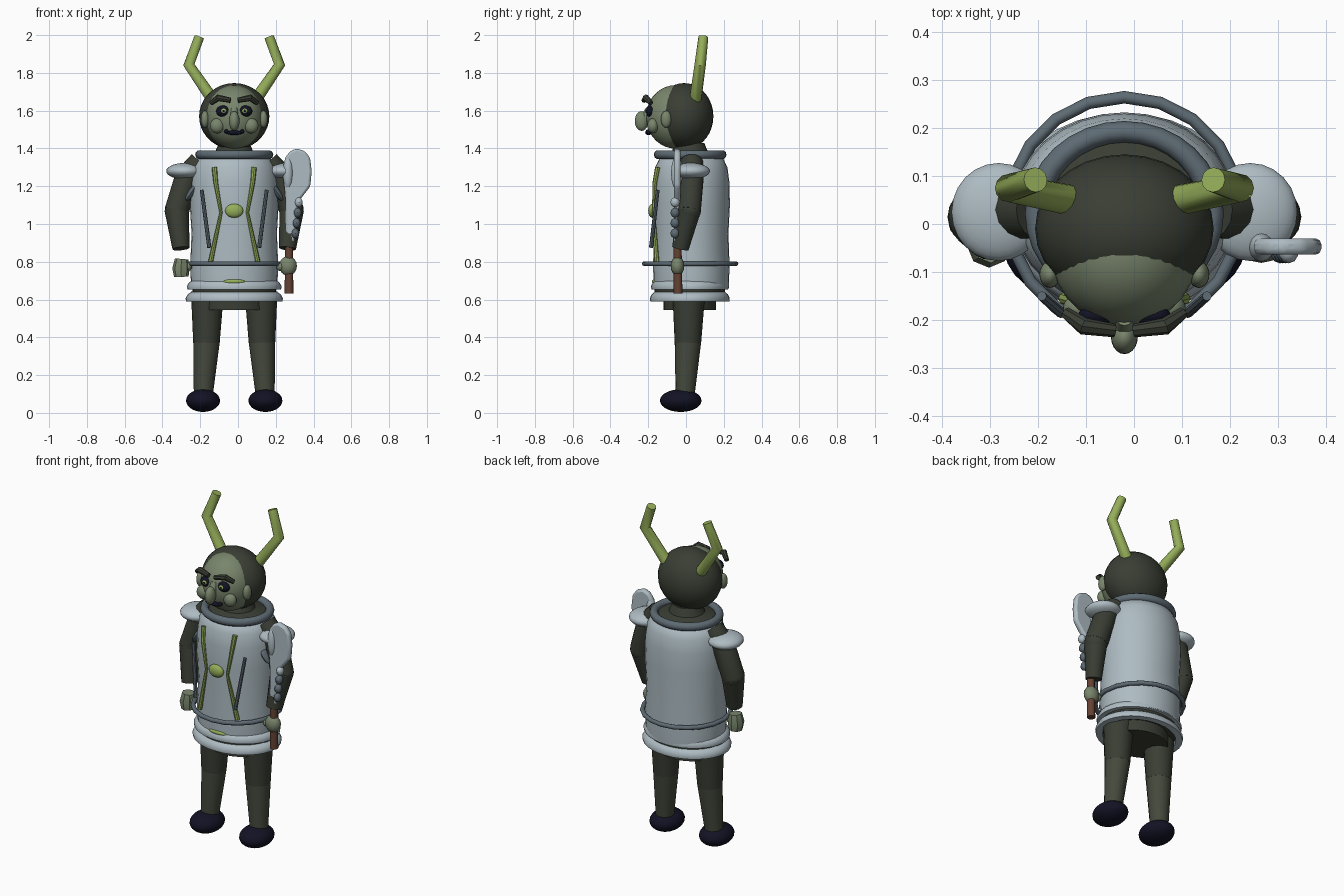
import bpy, bmesh, math
from mathutils import Vector, Matrix

if "Cube" in bpy.data.objects:
    bpy.data.objects.remove(bpy.data.objects["Cube"])

CX = -0.02  # the body's middle line


def mat(name, r, g, b):
    m = bpy.data.materials.new(name)
    m.diffuse_color = (r, g, b, 1)
    m.use_nodes = True
    m.node_tree.nodes["Principled BSDF"].inputs["Base Color"].default_value = m.diffuse_color
    return m


PALE = mat("pale steel", .42, .50, .54)
STEEL = mat("dark steel", .11, .145, .17)
DARK = mat("dark cloth", .042, .048, .034)
CLOTH = mat("grey green cloth", .058, .066, .045)
SKIN = mat("green skin", .19, .235, .15)
LIME = mat("lime", .30, .42, .10)
NAVY = mat("navy", .006, .006, .018)
BROWN = mat("brown wood", .13, .055, .033)


def finish(name, bm, m):
    bmesh.ops.recalc_face_normals(bm, faces=bm.faces)
    me = bpy.data.meshes.new(name)
    bm.to_mesh(me)
    bm.free()
    ob = bpy.data.objects.new(name, me)
    bpy.context.collection.objects.link(ob)
    me.materials.append(m)
    bpy.ops.object.select_all(action='DESELECT')
    ob.select_set(True)
    bpy.context.view_layer.objects.active = ob
    bpy.ops.object.shade_smooth_by_angle(angle=math.radians(40))
    return ob


def ball(name, c, r, m, u=20, v=12, tilt=0):
    bm = bmesh.new()
    bmesh.ops.create_uvsphere(bm, u_segments=u, v_segments=v, radius=1)
    bm.transform(Matrix.Translation(c) @ Matrix.Rotation(tilt, 4, 'Y')
                 @ Matrix.Diagonal((*r, 1)))
    return finish(name, bm, m)


def tube(name, pts, radii, m, n=12):
    """Round tube through points, mitred at the bends, with flat ends."""
    bm = bmesh.new()
    pts = [Vector(p) for p in pts]
    rings = []
    for i, (p, r) in enumerate(zip(pts, radii)):
        a = (p - pts[i - 1]).normalized() if i else Vector()
        b = (pts[i + 1] - p).normalized() if i < len(pts) - 1 else Vector()
        t = (a + b).normalized()
        side = t.cross(Vector((0, 1, 0))).normalized()
        up = side.cross(t)
        rings.append([bm.verts.new(p + r * (side * math.cos(k * math.tau / n)
                      + up * math.sin(k * math.tau / n))) for k in range(n)])
    for lo, hi in zip(rings, rings[1:]):
        for k in range(n):
            bm.faces.new((lo[k], lo[(k + 1) % n], hi[(k + 1) % n], hi[k]))
    bm.faces.new(rings[0])
    bm.faces.new(rings[-1])
    return finish(name, bm, m)


def lathe(name, profile, cy, sy, m, n=32, closed=False):
    """Spin (radius, z) points about the body axis, squashed in y by sy."""
    bm = bmesh.new()
    rings = [[bm.verts.new((CX + r * math.cos(k * math.tau / n),
                            cy + sy * r * math.sin(k * math.tau / n), z))
              for k in range(n)] for r, z in profile]
    pairs = list(zip(rings, rings[1:]))
    if closed:
        pairs.append((rings[-1], rings[0]))
    for lo, hi in pairs:
        for k in range(n):
            bm.faces.new((lo[k], lo[(k + 1) % n], hi[(k + 1) % n], hi[k]))
    if not closed:
        bm.faces.new(rings[0])
        bm.faces.new(rings[-1])
    return finish(name, bm, m)


def hoop(name, z, rad, minor, cy, sy, m, n=32):
    prof = [(rad + minor * math.cos(a * math.tau / 10),
             z + minor * math.sin(a * math.tau / 10)) for a in range(10)]
    return lathe(name, prof, cy, sy, m, n, closed=True)


# Torso armour, dark undershirt, hips
lathe("torso_armour", [(.228, .66), (.233, .78), (.226, .95), (.235, 1.1),
      (.232, 1.22), (.22, 1.30), (.195, 1.345), (.175, 1.355)], .028, .87, PALE)
lathe("undershirt", [(.18, 1.3), (.165, 1.365), (.10, 1.385), (.08, 1.43)],
      .02, .95, DARK)
lathe("hips", [(.17, .545), (.17, .66)], .02, .82, DARK)
lathe("skirt_lining", [(.222, .61), (.222, .655)], .02, .84, DARK)
hoop("collar", 1.367, .183, .024, .022, .93, STEEL)
hoop("belt", .79, .242, .013, .022, 1.0, STEEL, 20)
# Flared skirt bands
for i, (z, r) in enumerate(((.678, .228), (.615, .235))):
    lathe("skirt_band_%d" % i, [(r - .02, z - .026), (r + .02, z - .024),
          (r + .023, z - .008), (r + .012, z + .012), (r - .006, z + .024),
          (r - .02, z + .024)], .02, .82, PALE, closed=True)
ball("belly_patch", (CX, -.16, .695), (.06, .02, .015), LIME)

# Head, hair and neck
ball("hair", (CX, -.01, 1.57), (.186, .155, .176), DARK, 28, 18)
ball("face", (CX, -.055, 1.567), (.155, .157, .168), SKIN, 28, 18)
tube("nose_bridge", [(CX, -.195, 1.61), (CX, -.225, 1.545)], (.018, .024), SKIN)
ball("nose", (CX, -.235, 1.545), (.028, .036, .052), SKIN)
ball("mouth", (CX, -.198, 1.483), (.045, .018, .012), NAVY)

for s, side in ((-1, "left"), (1, "right")):
    def P(x, y, z):
        return (CX + s * x, y, z)
    # Face features
    ball(side + "_eye", P(.058, -.19, 1.597), (.038, .022, .03), NAVY)
    ball(side + "_iris", P(.056, -.209, 1.599), (.015, .007, .013), LIME, 12, 8)
    ball(side + "_pupil", P(.056, -.215, 1.599), (.006, .003, .006), NAVY, 10, 6)
    tube(side + "_brow", [P(.122, -.185, 1.64), P(.085, -.213, 1.668),
         P(.02, -.222, 1.655)], (.013, .018, .014), DARK, 8)
    ball(side + "_cheek", P(.09, -.175, 1.52), (.038, .03, .04), SKIN)
    ball(side + "_ear", P(.155, -.105, 1.555), (.022, .028, .045), SKIN)
    ball(side + "_moustache_tip", P(.042, -.2, 1.49), (.012, .014, .012), NAVY, 10, 6)
    # Bent horns
    tube(side + "_horn", [P(.115, .05, 1.66), P(.24, .075, 1.843),
         P(.185, .092, 1.99)], (.032, .03, .026), LIME)
    # Legs and shoes
    tube(side + "_thigh", [P(.142, .015, .64), P(.147, .01, .37)],
         (.087, .07), DARK, 16)
    tube(side + "_shin", [P(.147, .01, .375), P(.164, -.005, .09)],
         (.07, .05), CLOTH, 16)
    ball(side + "_shoe", P(.165, -.028, .065), (.09, .11, .06), NAVY, 24, 14)
    # Arms, shoulder pads and hands
    tube(side + "_upper_arm", [P(.18, .03, 1.33), P(.25, .03, 1.25),
         P(.304, .015, 1.07)], (.06, .065, .065), DARK, 14)
    tube(side + "_forearm", [P(.304, .015, 1.075), P(.282, -.03, .87)],
         (.065, .045), DARK, 14)
    ball(side + "_elbow", P(.304, .015, 1.07), (.064, .064, .064), DARK)
    ball(side + "_shoulder_pad", P(.262, .025, 1.28), (.098, .102, .043), PALE, 24, 14)
    ball(side + "_arm_plate", P(.225, -.02, 1.17), (.018, .04, .06), STEEL,
         12, 8, s * -.6)
    ball(side + "_thumb", P(.245, -.045, .775), (.022, .026, .025), SKIN, 12, 8)
    # Chest ornaments
    tube(side + "_chest_stripe", [P(.105, -.15, 1.30), P(.098, -.165, 1.22),
         P(.07, -.172, 1.06), P(.125, -.155, .80)],
         (.014, .012, .008, .013), LIME, 8)
    tube(side + "_chest_bar", [P(.172, -.15, 1.18), P(.132, -.185, .875)],
         (.010, .011), STEEL, 8)
ball("chest_gem", (CX, -.178, 1.07), (.048, .022, .037), LIME)

# Left hand hangs open, right hand is closed round the handle
tube("left_hand", [(-.298, -.045, .815), (-.302, -.045, .765), (-.3, -.045, .72)],
     (.036, .046, .038), SKIN, 8)
ball("right_hand", (.265, -.045, .778), (.047, .036, .052), SKIN, 12, 8)

# Weapon: handle, rounded blade and beads
tube("weapon_handle", [(.27, -.042, .632), (.27, -.045, .92)], (.023, .021), BROWN)
bm = bmesh.new()
outline = [(.25, 1.35), (.275, 1.385), (.31, 1.4), (.355, 1.385), (.382, 1.35),
           (.39, 1.28), (.383, 1.2), (.345, 1.15), (.32, 1.12), (.308, 1.0),
           (.298, .9), (.25, .9), (.252, 1.05), (.25, 1.15), (.24, 1.25)]
face = bm.faces.new([bm.verts.new((x, -.064, z)) for x, z in outline])
ext = bmesh.ops.extrude_face_region(bm, geom=[face])
bmesh.ops.translate(bm, vec=(0, .034, 0),
                    verts=[v for v in ext["geom"] if isinstance(v, bmesh.types.BMVert)])
blade = finish("weapon_blade", bm, PALE)
bev = blade.modifiers.new("rounded_edge", 'BEVEL')
bev.width, bev.segments = .012, 2
for i in range(4):
    ball("weapon_bead_%d" % i, (.322 - .006 * i, -.058, 1.115 - .055 * i),
         (.021, .024, .026), STEEL if i else PALE, 10, 8)
ball("blade_guard", (.265, -.047, 1.27), (.028, .032, .09), PALE, 14, 10)
